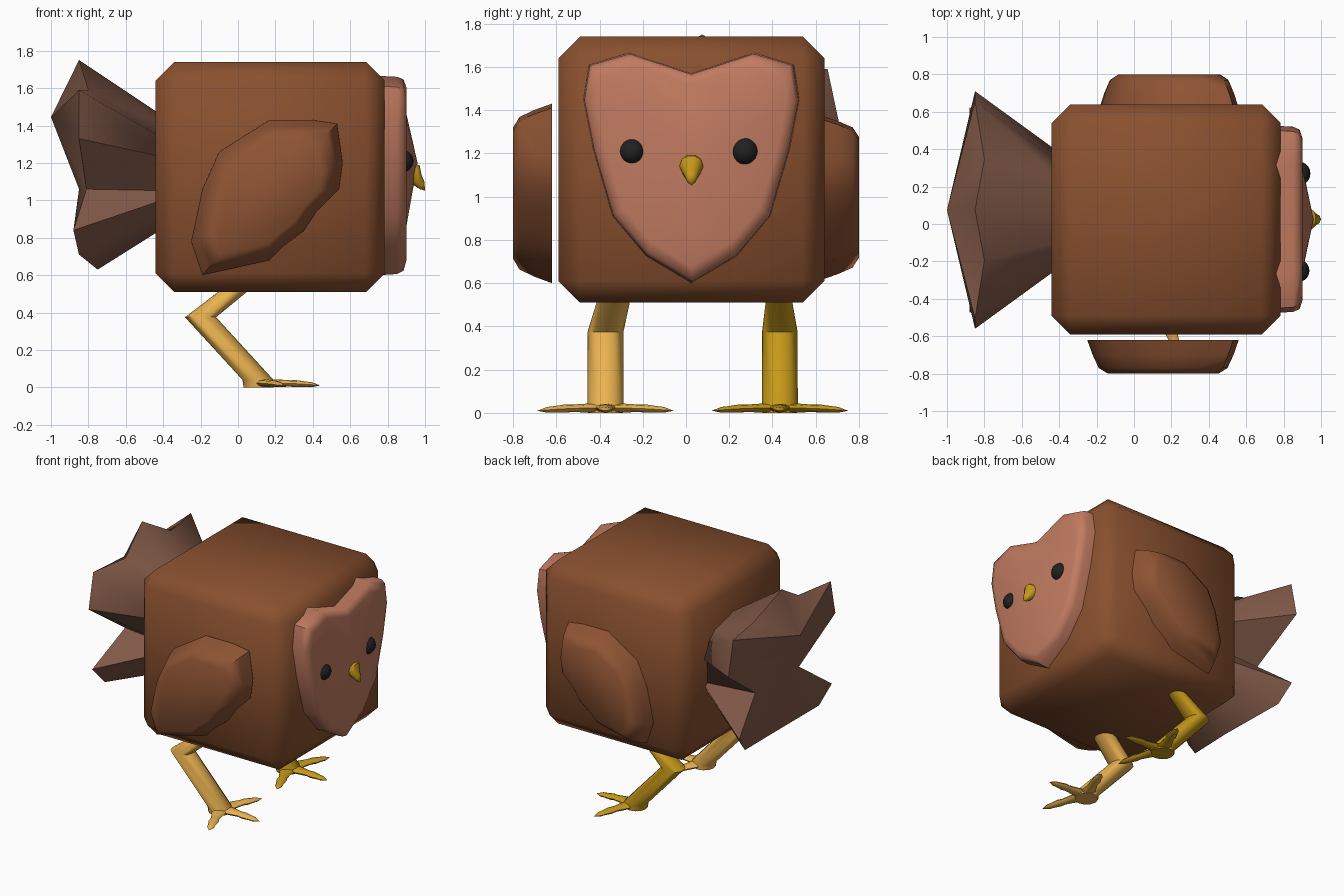
import bpy, bmesh, math
from mathutils import Vector

if "Cube" in bpy.data.objects:
    bpy.data.objects.remove(bpy.data.objects["Cube"])


def material(name, rgb):
    m = bpy.data.materials.new(name)
    m.diffuse_color = (*rgb, 1)
    m.use_nodes = True
    m.node_tree.nodes["Principled BSDF"].inputs["Base Color"].default_value = m.diffuse_color
    return m


BROWN = material("brown", (0.25, 0.08, 0.028))
WING = material("wing_brown", (0.27, 0.088, 0.034))
PINK = material("face_pink", (0.54, 0.2, 0.12))
TAIL = material("tail_brown", (0.22, 0.1, 0.065))
BLACK = material("black", (0.015, 0.015, 0.015))
LIGHT = material("light_yellow", (0.83, 0.45, 0.08))
GOLD = material("gold", (0.57, 0.32, 0.01))


def smooth(ob, angle):
    bpy.ops.object.select_all(action='DESELECT')
    ob.select_set(True)
    bpy.context.view_layer.objects.active = ob
    bpy.ops.object.shade_smooth_by_angle(angle=math.radians(angle))


def ring(c, u, v, n=10):
    """Ellipse of n points around c, spanned by the half-axes u and v."""
    c, u, v = Vector(c), Vector(u), Vector(v)
    return [c + u * math.cos(a) + v * math.sin(a)
            for a in (2 * math.pi * i / n for i in range(n))]


def add_loft(bm, rings, cap_end=True):
    """Skin between rings; a ring of one point makes a tip, other ends are capped."""
    vs = [[bm.verts.new(p) for p in r] for r in rings]
    for a, b in zip(vs, vs[1:]):
        n = max(len(a), len(b))
        for i in range(n):
            j = (i + 1) % n
            if len(b) == 1:
                bm.faces.new((a[i], a[j], b[0]))
            else:
                bm.faces.new((a[i], a[j], b[j], b[i]))
    bm.faces.new(vs[0])
    if cap_end and len(vs[-1]) > 2:
        bm.faces.new(vs[-1])
    return vs[-1]


def finish(name, bm, mat, angle=50):
    bmesh.ops.recalc_face_normals(bm, faces=bm.faces)
    me = bpy.data.meshes.new(name)
    bm.to_mesh(me)
    bm.free()
    ob = bpy.data.objects.new(name, me)
    bpy.context.collection.objects.link(ob)
    me.materials.append(mat)
    smooth(ob, angle)
    return ob


def loft(name, rings, mat, angle=50):
    bm = bmesh.new()
    add_loft(bm, rings)
    return finish(name, bm, mat, angle)


# Body: chamfered cube
bm = bmesh.new()
bmesh.ops.create_cube(bm, size=1)
bmesh.ops.scale(bm, vec=(1.225, 1.23, 1.23), verts=bm.verts)
bmesh.ops.translate(bm, vec=(0.172, 0.025, 1.125), verts=bm.verts)
bmesh.ops.bevel(bm, geom=list(bm.edges), offset=0.1, segments=1, affect='EDGES')
finish("body", bm, BROWN, 60)

# Wings: rounded leaf-shaped pads on both sides
leaf = [(-0.25, 0.78), (-0.19, 0.60), (0.17, 0.68), (0.25, 0.76), (0.35, 0.835),
        (0.42, 0.94), (0.54, 1.06), (0.56, 1.2), (0.53, 1.41), (0.39, 1.43),
        (0.17, 1.43), (-0.10, 1.26), (-0.19, 1.06)]
for side, size, cx, cz in ((-1, 1.0, 0.16, 1.02), (1, 0.92, 0.192, 1.0)):
    rings = [[(cx + (x - 0.16) * s * size, side * y, cz + (z - 1.02) * s * size)
              for x, z in leaf]
             for y, s in ((0.62, 1), (0.70, 0.93), (0.77, 0.85), (0.80, 0.73))]
    loft("right_wing" if side < 0 else "left_wing", rings, WING)

# Face: heart-shaped plate with a raised middle
half = [(0, 1.57), (0.29, 1.665), (0.475, 1.61), (0.50, 1.45), (0.455, 1.22),
        (0.365, 0.91), (0.21, 0.725), (0, 0.60)]
heart = half + [(-y, z) for y, z in half[-2:0:-1]]
rings = [[(x, 0.025 + y * s, 1.2 + (z - 1.2) * s) for y, z in heart]
         for x, s in ((0.76, 1), (0.85, 0.99), (0.885, 0.96), (0.90, 0.87), (0.902, 0.55))]
loft("face_plate", rings + [[(0.96, 0.025, 1.2)]], PINK)

# Eyes
for name, y, r in (("right_eye", -0.25, 0.06), ("left_eye", 0.27, 0.065)):
    bm = bmesh.new()
    bmesh.ops.create_uvsphere(bm, u_segments=20, v_segments=12, radius=r)
    bmesh.ops.translate(bm, vec=(0.878, y, 1.21), verts=bm.verts)
    finish(name, bm, BLACK)

# Beak: small hooked cone
rings = [ring((x, 0.025, z), (0, w, 0), (0.5 * w, 0, 0.9 * w))
         for x, z, w in ((0.91, 1.15, 0.055), (0.945, 1.14, 0.055),
                         (0.965, 1.105, 0.035), (0.985, 1.08, 0.024))]
loft("beak", rings + [[(1.0, 0.025, 1.052)]], GOLD)

# Legs with three-toed feet
for name, mat, yc, path in (
        ("right_leg", LIGHT, -0.372,
         ((0.08, -0.32, 0.6, 0.075), (-0.03, -0.337, 0.51, 0.077), (-0.2, -0.372, 0.375, 0.083),
          (0.107, -0.372, 0.04, 0.083), (0.11, -0.372, 0.0, 0.08))),
        ("left_leg", GOLD, 0.434,
         ((0.08, 0.43, 0.6, 0.058), (-0.03, 0.43, 0.51, 0.062), (-0.2, 0.434, 0.375, 0.082),
          (0.107, 0.434, 0.04, 0.083), (0.11, 0.434, 0.0, 0.08)))):
    bm = bmesh.new()
    add_loft(bm, [ring((x, y, z), (r, 0, 0), (0, r, 0), 12) for x, y, z, r in path])
    for tx, ty in ((0.24, -0.315), (0.44, 0), (0.24, 0.315)):
        start, tip = Vector((0.12, yc, 0.022)), Vector((tx, yc + ty, 0.01))
        d = (tip - start).normalized()
        across = Vector((-d.y, d.x, 0))
        rings = [ring(start.lerp(tip, t) + Vector((0, 0, 0.005 * math.sin(3 * t))),
                      across * w, (0, 0, h), 8)
                 for t, w, h in ((0, 0.06, 0.02), (0.3, 0.042, 0.02), (0.5, 0.03, 0.017),
                                 (0.6, 0.036, 0.019), (0.78, 0.026, 0.014), (0.86, 0.025, 0.013))]
        add_loft(bm, rings + [[tip]])
    finish(name, bm, mat)

# Tail: star-shaped fan of blunt feathers flaring from the back
half = [(-0.85, 0, 1.75), (-0.80, 0.27, 1.59), (-0.85, 0.58, 1.59), (-0.85, 0.635, 1.33),
        (-0.81, 0.26, 1.06), (-0.88, 0.55, 0.84), (-0.85, 0.44, 0.71), (-0.75, 0, 0.63)]
star = half + [(x, -y, z) for x, y, z in half[-2:0:-1]]
base = []
for x, y, z in star:
    a = math.atan2(z - 1.15, y)
    base.append((-0.40, 0.075 + 0.32 * math.cos(a), 1.15 + 0.30 * math.sin(a)))
bm = bmesh.new()
rim = add_loft(bm, [base, [(x, y + 0.075, z) for x, y, z in star]], cap_end=False)
peak = bm.verts.new((-1.0, 0.075, 1.445))
hub = bm.verts.new((-0.85, 0.075, 1.06))
for i in range(14):
    bm.faces.new((rim[i], rim[(i + 1) % 14], hub if 4 <= i < 10 else peak))
bm.faces.new((rim[4], hub, peak))
bm.faces.new((hub, rim[10], peak))
finish("tail", bm, TAIL, 55)
